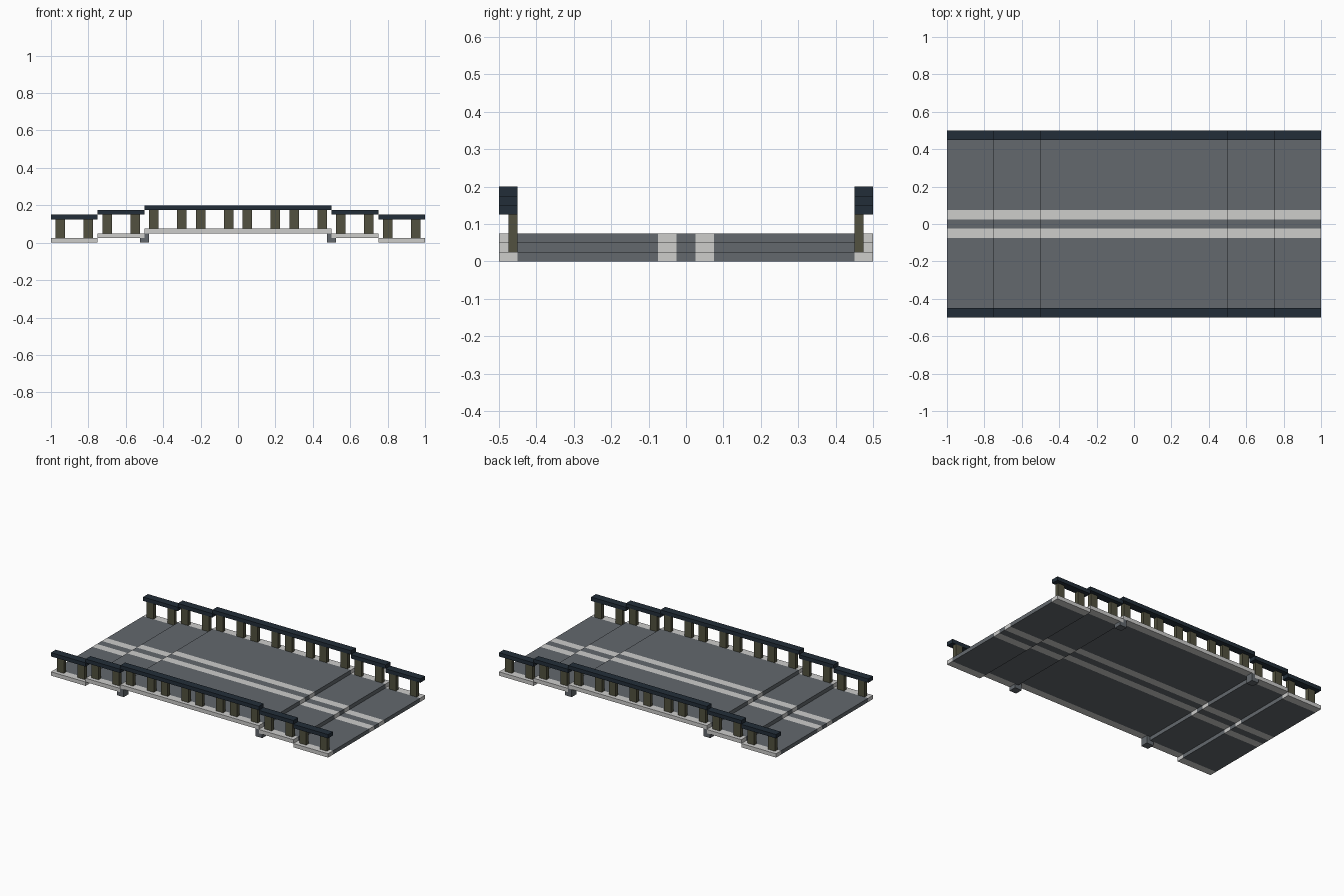
import bpy, bmesh
from mathutils import Vector

if "Cube" in bpy.data.objects:
    bpy.data.objects.remove(bpy.data.objects["Cube"])


def material(name, rgb):
    m = bpy.data.materials.new(name)
    m.diffuse_color = (*rgb, 1)
    m.use_nodes = True
    m.node_tree.nodes["Principled BSDF"].inputs["Base Color"].default_value = m.diffuse_color
    return m


ASPHALT = material("asphalt grey", (0.125, 0.14, 0.155))
PALE = material("pale concrete", (0.61, 0.61, 0.60))
NAVY = material("dark navy rail", (0.016, 0.027, 0.04))
OLIVE = material("olive post", (0.085, 0.083, 0.05))


def finish(name, bm, mats):
    me = bpy.data.meshes.new(name)
    bmesh.ops.recalc_face_normals(bm, faces=bm.faces[:])
    bm.to_mesh(me)
    bm.free()
    for m in mats:
        me.materials.append(m)
    ob = bpy.data.objects.new(name, me)
    bpy.context.collection.objects.link(ob)
    return ob


def add_box(bm, x0, x1, y0, y1, z0, z1):
    verts = bmesh.ops.create_cube(bm, size=1)["verts"]
    for v in verts:
        v.co = Vector(((x0 + x1) / 2 + v.co.x * (x1 - x0),
                       (y0 + y1) / 2 + v.co.y * (y1 - y0),
                       (z0 + z1) / 2 + v.co.z * (z1 - z0)))


def deck(name, x0, x1, z):
    # slab cut lengthwise into road, twin centre lines and curbs
    bm = bmesh.new()
    add_box(bm, x0, x1, -0.5, 0.5, z, z + 0.025)
    for y in (-0.45, -0.075, -0.025, 0.025, 0.075, 0.45):
        bmesh.ops.bisect_plane(bm, geom=bm.verts[:] + bm.edges[:] + bm.faces[:],
                               plane_co=(0, y, 0), plane_no=(0, 1, 0))
    for f in bm.faces:
        y = abs(f.calc_center_median().y)
        f.material_index = int(y > 0.45 or 0.025 < y < 0.075)
    finish(name, bm, [ASPHALT, PALE])


def railing(name, x0, x1, z, post_xs):
    # handrails and posts along both edges
    rails, posts = bmesh.new(), bmesh.new()
    for s in (-1, 1):
        add_box(rails, x0, x1, *sorted((s * 0.45, s * 0.5)), z + 0.125, z + 0.15)
        for x in post_xs:
            add_box(posts, x - 0.025, x + 0.025, *sorted((s * 0.45, s * 0.475)),
                    z + 0.025, z + 0.125)
    finish(name + "_handrail", rails, [NAVY])
    finish(name + "_posts", posts, [OLIVE])


# stepped bridge sections: name, x range, base height, post positions
sections = [
    ("middle", -0.5, 0.5, 0.05, [s * x for s in (-1, 1) for x in (0.05, 0.2, 0.3, 0.45)]),
    ("left_step", -0.75, -0.5, 0.025, (-0.7, -0.55)),
    ("right_step", 0.5, 0.75, 0.025, (0.55, 0.7)),
    ("left_end", -1, -0.75, 0, (-0.95, -0.8)),
    ("right_end", 0.75, 1, 0, (0.8, 0.95)),
]
for name, x0, x1, z, xs in sections:
    deck(name + "_deck", x0, x1, z)
    railing(name, x0, x1, z, xs)

# notched support feet under the joints of the middle section
profile = [(0.475, 0), (0.525, 0), (0.525, 0.025), (0.5, 0.025), (0.5, 0.05), (0.475, 0.05)]
bm = bmesh.new()
for sx in (-1, 1):
    for y in (-0.5, 0.45):
        face = bm.faces.new([bm.verts.new((sx * x, y, z)) for x, z in profile])
        out = bmesh.ops.extrude_face_region(bm, geom=[face])["geom"]
        for v in out:
            if isinstance(v, bmesh.types.BMVert):
                v.co.y += 0.05
finish("support_feet", bm, [ASPHALT])
